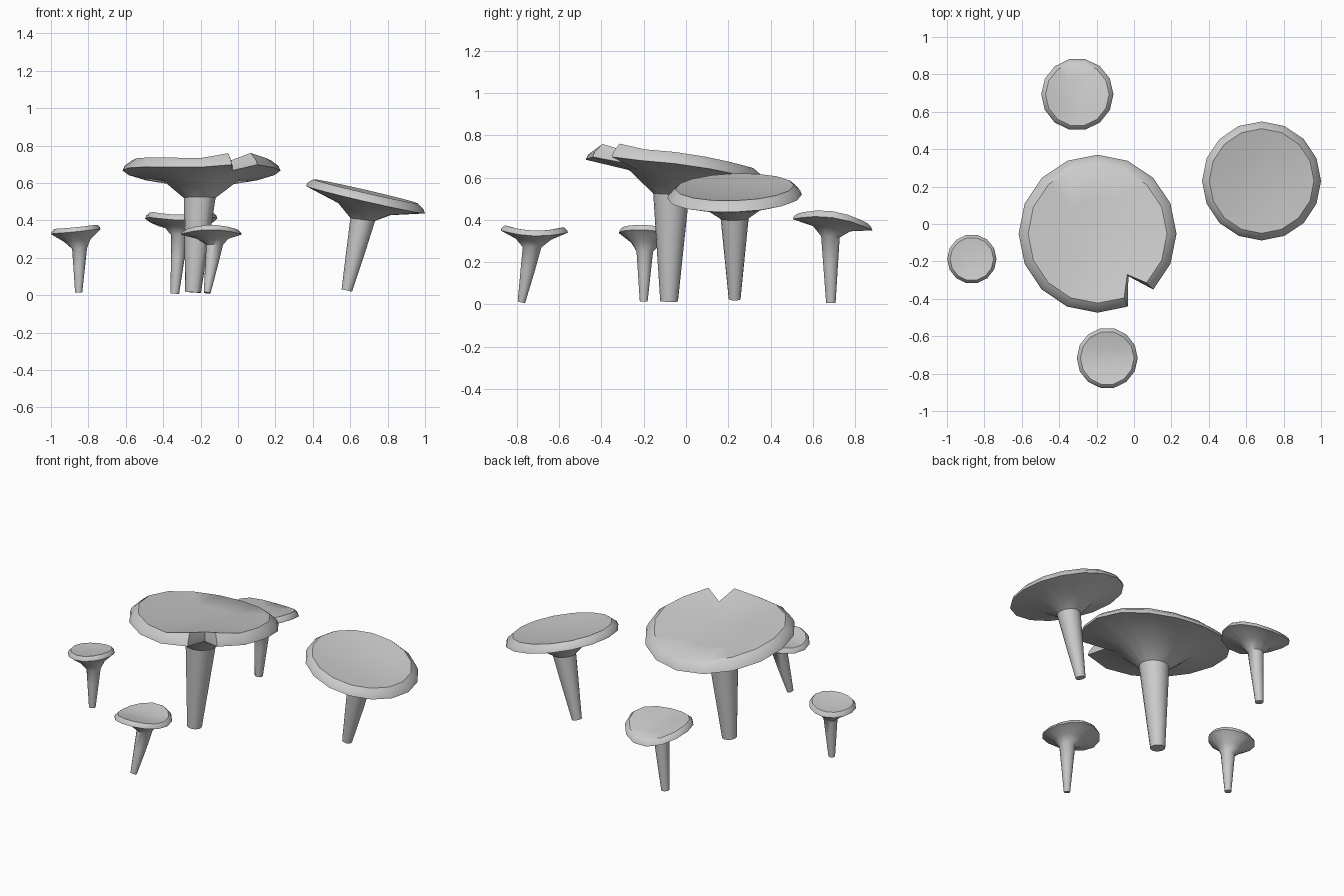
import bpy, bmesh, math
from mathutils import Vector

if "Cube" in bpy.data.objects:
    bpy.data.objects.remove(bpy.data.objects["Cube"])


def mushroom(name, n, base, r_base, neck, r_neck, cap, R, tilt, wave, under, lip, notch=None):
    """Leaning stem lofted into a tilted, slightly wavy, shallow-dished cap.
    under = (radius, drop) of the flare, lip = height of upper edge over the rim,
    notch = (angle, rim radius factor) of a split in the cap edge."""
    base, neck, cap = Vector(base), Vector(neck), Vector(cap)
    step = 2 * math.pi / n
    angles = [k * step for k in range(n)]
    if notch:
        angles = sorted(angles + [notch[0] % (2 * math.pi)])
    lean = neck - base
    stem_slope = (-lean.x / lean.z, -lean.y / lean.z)
    flare = neck.lerp(cap, 0.6)
    flare.z = cap.z - under[1]
    mid = base.lerp(neck, 0.6)
    # centre, radius, slope, wave share, is a cap edge ring
    rings = [
        (base, r_base, stem_slope, 0, 0),
        (mid, r_base + 0.6 * (r_neck - r_base), stem_slope, 0, 0),
        (neck, r_neck, (tilt[0] * .5, tilt[1] * .5), 0, 0),
        (flare, under[0], tilt, 0.3, 0),
        (cap, R, tilt, 1, 1),
        (cap + Vector((0, 0, lip * .45)), R * .975, tilt, 1, 1),
        (cap + Vector((0, 0, lip)), R * .88, tilt, 1, 2),
        (cap + Vector((0, 0, lip * .62)), R * .45, tilt, 0.35, 0),
    ]
    bm = bmesh.new()
    loops = []
    for c, r, slope, w, edge in rings:
        loop = []
        for a in angles:
            rr, lift = r, 0
            if notch and edge:
                d = abs((a - notch[0] + math.pi) % (2 * math.pi) - math.pi)
                if d < 0.01:
                    rr, lift = R * notch[1] * (0.96 if edge == 2 else 1), -0.005
                elif d < step:
                    lift = 0.012 * edge
            x, y = rr * math.cos(a), rr * math.sin(a)
            z = slope[0] * x + slope[1] * y + lift + w * wave * math.cos(2 * a)
            loop.append(bm.verts.new(c + Vector((x, y, z))))
        loops.append(loop)
    m = len(angles)
    for lo, hi in zip(loops, loops[1:]):
        for i in range(m):
            j = (i + 1) % m
            bm.faces.new((lo[i], lo[j], hi[j], hi[i]))
    bm.faces.new(list(reversed(loops[0])))
    top = bm.verts.new(cap + Vector((0, 0, lip * .55)))
    for i in range(m):
        bm.faces.new((loops[-1][i], loops[-1][(i + 1) % m], top))
    bmesh.ops.recalc_face_normals(bm, faces=bm.faces)
    mesh = bpy.data.meshes.new(name)
    bm.to_mesh(mesh)
    bm.free()
    ob = bpy.data.objects.new(name, mesh)
    bpy.context.collection.objects.link(ob)
    bpy.ops.object.select_all(action='DESELECT')
    ob.select_set(True)
    bpy.context.view_layer.objects.active = ob
    bpy.ops.object.shade_smooth_by_angle(angle=math.radians(40))


# Largest mushroom with a split cap
mushroom("large_split_mushroom", 16, (-.24, -.08, .015), .042, (-.205, -.07, .52), .085,
         (-.195, -.052, .65), .422, (0, -.12), .016, (.21, .035), .055,
         notch=(math.radians(-54), .665))
# Tilted mushroom on the right
mushroom("tilted_mushroom", 16, (.582, .23, .025), .028, (.667, .23, .405), .066,
         (.682, .23, .51), .318, (-.23, .03), .0, (.14, .05), .045)
# Back mushroom
mushroom("back_mushroom", 14, (-.338, .685, .008), .023, (-.312, .683, .32), .045,
         (-.303, .693, .393), .193, (0, -.14), .018, (.09, .03), .03)
# Front small mushroom
mushroom("front_small_mushroom", 14, (-.165, -.778, .012), .018, (-.125, -.728, .27), .045,
         (-.143, -.717, .335), .163, (0, -.03), -.011, (.085, .03), .025)
# Left small mushroom
mushroom("left_small_mushroom", 14, (-.852, -.2, .015), .019, (-.847, -.195, .25), .04,
         (-.867, -.187, .335), .132, (.1, -.06), .004, (.07, .045), .025)
